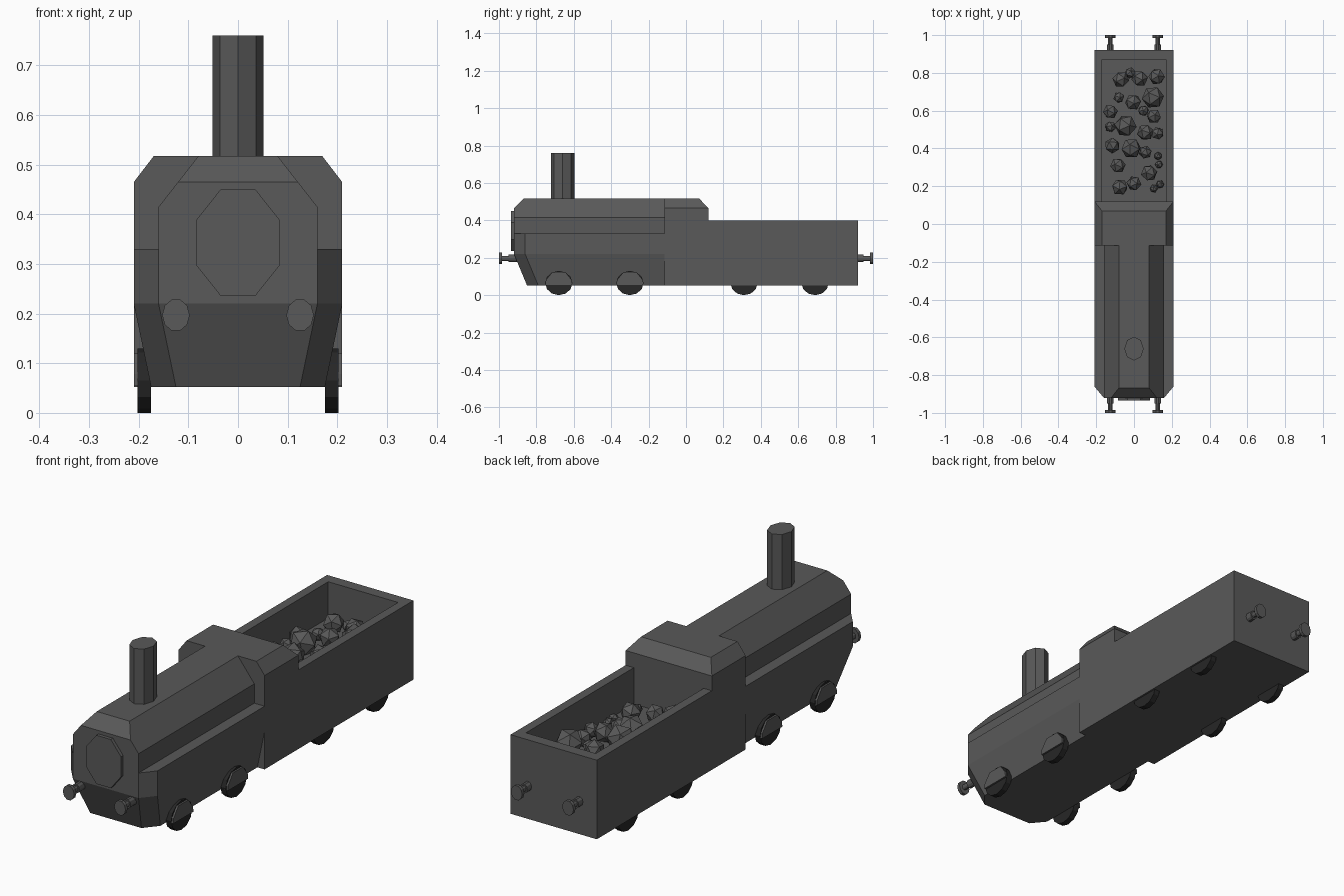
import bpy, bmesh, math, random
from mathutils import Vector, Matrix, Euler

if "Cube" in bpy.data.objects:
    bpy.data.objects.remove(bpy.data.objects["Cube"])

random.seed(4)


def material(name, shade):
    m = bpy.data.materials.new(name)
    m.diffuse_color = (shade, shade, shade, 1)
    m.use_nodes = True
    m.node_tree.nodes["Principled BSDF"].inputs["Base Color"].default_value = m.diffuse_color
    return m


IRON = material("dark_iron", 0.10)
BLACK = material("black_iron", 0.02)


def finish(name, bm, mat=IRON):
    bmesh.ops.recalc_face_normals(bm, faces=bm.faces)
    me = bpy.data.meshes.new(name)
    bm.to_mesh(me)
    bm.free()
    me.materials.append(mat)
    ob = bpy.data.objects.new(name, me)
    bpy.context.collection.objects.link(ob)
    return ob


def loft(name, rings, mat=IRON):
    """Skin equal-sized rings of points and cap both ends."""
    bm = bmesh.new()
    vs = [[bm.verts.new(p) for p in r] for r in rings]
    n = len(vs[0])
    for a, b in zip(vs, vs[1:]):
        for i in range(n):
            j = (i + 1) % n
            bm.faces.new((a[i], a[j], b[j], b[i]))
    bm.faces.new(vs[0])
    bm.faces.new(vs[-1])
    return finish(name, bm, mat)


def rect(x, y0, y1, z):
    return [(-x, y0, z), (x, y0, z), (x, y1, z), (-x, y1, z)]


def ngon(n, ra, rb, turn=0):
    return [(ra * math.cos(turn + 2 * math.pi * i / n),
             rb * math.sin(turn + 2 * math.pi * i / n)) for i in range(n)]


# Lower engine body: angled nose corners, tapering in below z = 0.22
def hull(x, xn, yc, yn, z):
    return [(-x, -0.11, z), (-x, yc, z), (-xn, yn, z),
            (xn, yn, z), (x, yc, z), (x, -0.11, z)]


loft("engine_body", [hull(0.175, 0.125, -0.79, -0.85, 0.052),
                     hull(0.21, 0.16, -0.86, -0.92, 0.22),
                     hull(0.21, 0.16, -0.86, -0.92, 0.33)])

# Boiler: chamfered profile with the top front edge cut off
prof = [(-0.16, 0.32), (-0.16, 0.415), (-0.08, 0.517),
        (0.08, 0.517), (0.16, 0.415), (0.16, 0.32)]
boiler = loft("boiler", [[(x, y, z) for x, z in prof] for y in (-0.92, -0.11)])
bm = bmesh.new()
bm.from_mesh(boiler.data)
cut = bmesh.ops.bisect_plane(bm, geom=bm.verts[:] + bm.edges[:] + bm.faces[:],
                             plane_co=(0, -0.92, 0.465), plane_no=(0, -1, 1),
                             clear_outer=True)
edges = [e for e in cut["geom_cut"] if isinstance(e, bmesh.types.BMEdge)]
bmesh.ops.holes_fill(bm, edges=edges)
bmesh.ops.recalc_face_normals(bm, faces=bm.faces)
bm.to_mesh(boiler.data)
bm.free()

# Smokebox door
k = 1 / math.cos(math.pi / 8)
oct_door = ngon(8, 0.085 * k, 0.107 * k, math.pi / 8)
loft("smokebox_door", [[(x, y, 0.343 + z) for x, z in oct_door] for y in (-0.935, -0.91)])

# Chimney
loft("chimney", [[(x, -0.66 + y, z) for x, y in ngon(8, 0.051, 0.063)] for z in (0.50, 0.76)])

# Tender with an open coal bunker, running on under the cab
loft("tender", [rect(0.21, -0.115, 0.92, 0.052), rect(0.21, -0.115, 0.92, 0.40),
                rect(0.17, 0.12, 0.87, 0.40), rect(0.17, 0.12, 0.87, 0.24)])

# Cab with sloped roof edges, and its rear wall closing the bunker
loft("cab", [rect(0.21, -0.115, 0.12, 0.40), rect(0.21, -0.115, 0.12, 0.465),
             rect(0.17, -0.115, 0.07, 0.517)])

# Wheels, with guards over the engine wheels
guard = [(-0.07, 0.055), (-0.068, 0.078), (-0.035, 0.12),
         (0.035, 0.12), (0.068, 0.078), (0.07, 0.055)]
for side in (-1, 1):
    for i, yc in enumerate((-0.68, -0.30, 0.31, 0.69)):
        loft(f"wheel_{i}_{side}",
             [[(side * x, yc + y, 0.065 + z) for y, z in ngon(12, 0.073, 0.065, math.pi / 2)]
              for x in (0.175, 0.202)], BLACK)
        if i < 2:
            loft(f"wheel_guard_{i}_{side}",
                 [[(side * x, yc + y, z) for y, z in guard] for x in (0.15, 0.21)])

    # Buffers: stepped shank and round head, front and back
    for end in (-1, 1):
        steps = [(0.88, 0.021), (0.95, 0.021), (0.95, 0.014),
                 (0.985, 0.014), (0.985, 0.033), (1.0, 0.033)]
        loft(f"buffer_{side}_{end}",
             [[(side * 0.125 + 0.84 * x, end * y, 0.197 + z) for x, z in ngon(10, r, r)]
              for y, r in steps])

# Coal lumps: x, y, radius
lumps = [(-.07, .765, .045), (.03, .77, .045), (.12, .78, .045), (.10, .67, .06),
         (-.005, .645, .045), (-.08, .67, .03), (-.125, .595, .04), (-.045, .52, .06),
         (.105, .57, .04), (.125, .48, .035), (.06, .485, .045), (-.115, .415, .042),
         (-.015, .40, .055), (.08, .27, .045), (-.125, .515, .03), (-.085, .31, .042),
         (0, .215, .04), (-.075, .195, .045), (.127, .36, .022), (.132, .315, .022),
         (.138, .21, .022), (.105, .188, .022), (.06, .38, .035), (-.02, .80, .03),
         (.05, .60, .03)]
bm = bmesh.new()
for x, y, r in lumps:
    rot = Euler([random.uniform(0, 6.28) for _ in range(3)]).to_matrix().to_4x4()
    bmesh.ops.create_icosphere(bm, subdivisions=1, radius=r,
                               matrix=Matrix.Translation((x, y, 0.24 + r)) @ rot)
finish("coal", bm)
